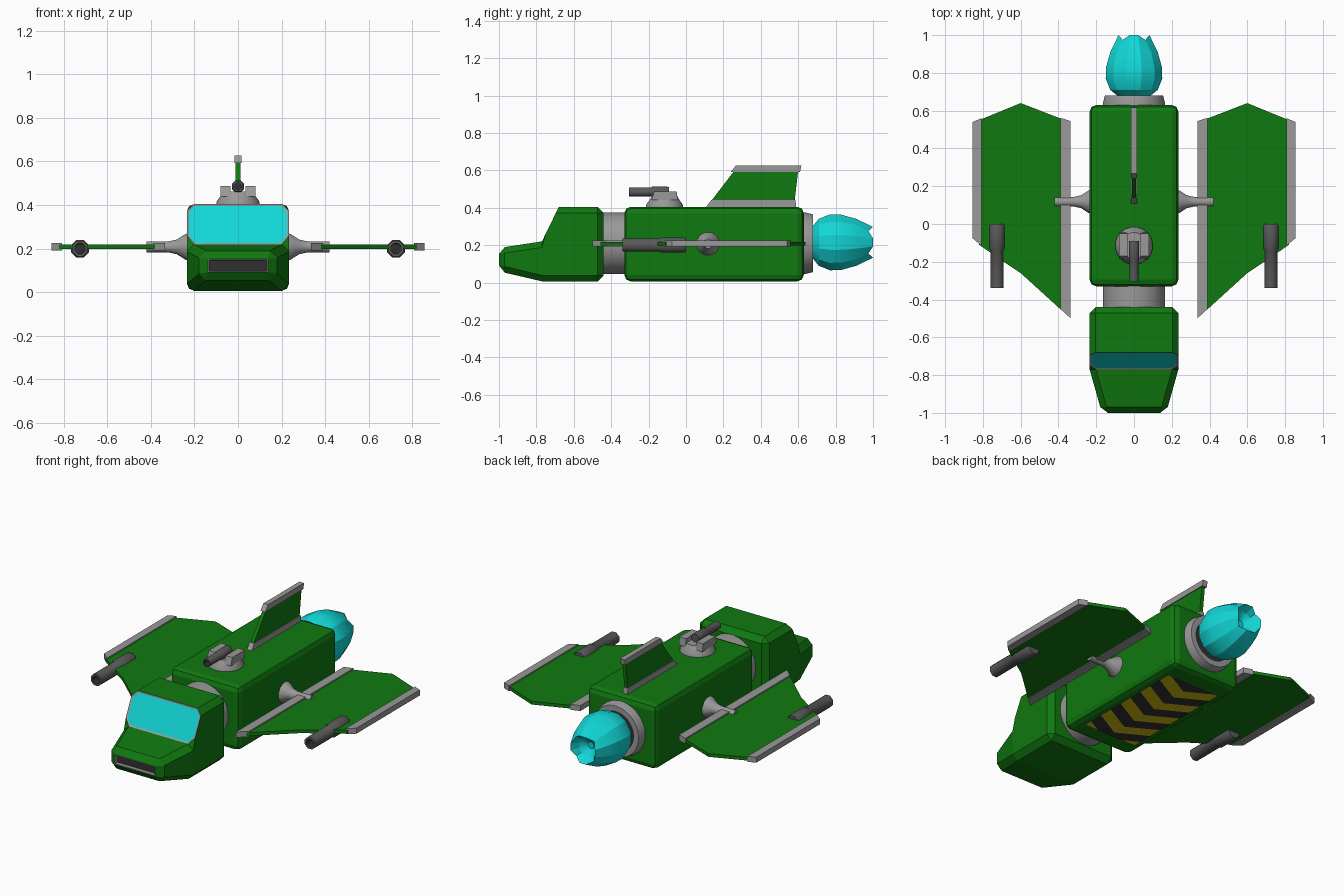
import bpy, bmesh, math
from mathutils import Vector

cube = bpy.data.objects.get("Cube")
if cube:
    bpy.data.objects.remove(cube)


def material(name, rgb):
    m = bpy.data.materials.new(name)
    m.use_nodes = True
    m.diffuse_color = (*rgb, 1)
    m.node_tree.nodes["Principled BSDF"].inputs["Base Color"].default_value = (*rgb, 1)
    return m


GREEN = material("hull green", (0.005, 0.19, 0.005))
GREY = material("light grey", (0.32, 0.32, 0.32))
GUN = material("gun grey", (0.1, 0.1, 0.1))
DARK = material("near black", (0.03, 0.03, 0.03))
CYAN = material("glowing cyan", (0.006, 0.68, 0.68))
YELLOW = material("warning yellow", (0.6, 0.48, 0.005))


def finish(name, bm, mats, smooth=None, mirror=False, recalc=True):
    if recalc:
        bmesh.ops.recalc_face_normals(bm, faces=bm.faces)
    mesh = bpy.data.meshes.new(name)
    bm.to_mesh(mesh)
    bm.free()
    for m in mats:
        mesh.materials.append(m)
    obj = bpy.data.objects.new(name, mesh)
    bpy.context.collection.objects.link(obj)
    if mirror:
        obj.modifiers.new("Mirror", 'MIRROR')
    if smooth:
        bpy.ops.object.select_all(action='DESELECT')
        obj.select_set(True)
        bpy.context.view_layer.objects.active = obj
        bpy.ops.object.shade_smooth_by_angle(angle=math.radians(smooth))
    return obj


def lathe(name, profile, axis, centre, sides, mats, dark_from=None, smooth=40, mirror=False):
    """Revolve (radius, distance) pairs around an axis; faces after dark_from take material 1."""
    bm = bmesh.new()
    rings = []
    for r, t in profile:
        ring = []
        for i in range(sides):
            a = math.tau * (i + 0.5) / sides
            u, v = r * math.cos(a), r * math.sin(a)
            p = {'X': (t, u, v), 'Y': (u, t, v), 'Z': (u, v, t)}[axis]
            ring.append(bm.verts.new(Vector(p) + Vector(centre)))
        rings.append(ring)
    for k in range(len(rings) - 1):
        a, b = rings[k], rings[k + 1]
        for i in range(sides):
            j = (i + 1) % sides
            f = bm.faces.new((a[i], a[j], b[j], b[i]))
            f.material_index = int(dark_from is not None and k >= dark_from)
    bm.faces.new(rings[0])
    end = bm.faces.new(rings[-1])
    end.material_index = int(dark_from is not None)
    return finish(name, bm, mats, smooth, mirror)


def prism(name, outline, axis, lo, hi, mat, mirror=False):
    """Extrude an outline: along Z the points are (x, y), along X they are (y, z)."""
    bm = bmesh.new()
    put = (lambda p, h: (p[0], p[1], h)) if axis == 'Z' else (lambda p, h: (h, p[0], p[1]))
    low = [bm.verts.new(put(p, lo)) for p in outline]
    top = [bm.verts.new(put(p, hi)) for p in outline]
    bm.faces.new(low)
    bm.faces.new(top)
    for i in range(len(low)):
        j = (i + 1) % len(low)
        bm.faces.new((low[i], low[j], top[j], top[i]))
    return finish(name, bm, [mat], mirror=mirror)


def rect(a0, a1, b0, b1):
    return [(a0, b0), (a1, b0), (a1, b1), (a0, b1)]


# Main body with chamfered edges
body = prism("main_body", rect(-0.235, 0.235, -0.33, 0.63), 'Z', 0.006, 0.405, GREEN)
bevel = body.modifiers.new("Bevel", 'BEVEL')
bevel.width = 0.035
bevel.segments = 2

# Cockpit: side outline with a narrower nose
side = [(-0.44, 0.006, 0.235), (-0.77, 0.006, 0.235), (-1, 0.06, 0.17), (-1, 0.185, 0.17),
        (-0.77, 0.22, 0.235), (-0.68, 0.405, 0.235), (-0.44, 0.405, 0.235)]
bm = bmesh.new()
left = [bm.verts.new((w, y, z)) for y, z, w in side]
right = [bm.verts.new((-w, y, z)) for y, z, w in side]
for i in range(len(side)):
    j = (i + 1) % len(side)
    bm.faces.new((left[i], left[j], right[j], right[i]))
for s in (left, right):
    bm.faces.new((s[0], s[1], s[4], s[5], s[6]))
    bm.faces.new(s[1:5])
bmesh.ops.recalc_face_normals(bm, faces=bm.faces)
edges = []
for s in (left, right):
    for i, j in ((0, 1), (1, 2), (2, 3), (3, 4), (5, 6), (6, 0)):
        edges.append(bm.edges.get((s[i], s[j])))
for i in (0, 2, 3, 6):
    edges.append(bm.edges.get((left[i], right[i])))
bmesh.ops.bevel(bm, geom=edges, offset=0.032, segments=1, affect='EDGES', clamp_overlap=True)
bm.normal_update()

# Windscreen and nose intake are inset from the faces they sit on
slope = Vector((0, -0.185, 0.09)).normalized()
screen = max((f for f in bm.faces if f.normal.dot(slope) > 0.99), key=lambda f: f.calc_area())
intake = max((f for f in bm.faces if f.normal.y < -0.99), key=lambda f: f.calc_area())
for face, rim, depth, index in ((screen, 0.01, -0.004, 2), (intake, 0.008, 0, 1)):
    border = bmesh.ops.inset_individual(bm, faces=[face], thickness=rim, depth=depth)["faces"]
    for f in border:
        f.material_index = 1
    face.material_index = index
walls = bmesh.ops.inset_individual(bm, faces=[intake], thickness=0.002, depth=-0.02)["faces"]
for f in walls:
    f.material_index = 1
intake.material_index = 3
finish("cockpit", bm, [GREEN, GREY, CYAN, DARK])

# Neck joint and rear nozzle
lathe("neck_joint", [(0.165, -0.46), (0.165, -0.31)], 'Y', (0, 0, 0.21), 32, [GREY])
lathe("rear_nozzle", [(0.165, 0.61), (0.165, 0.64), (0.155, 0.68), (0.12, 0.68), (0.11, 0.635)],
      'Y', (0, 0, 0.21), 32, [GREY, DARK], dark_from=3)

# Exhaust flame with a hollow, ragged tip
flame = lathe("exhaust_flame", [(0.05, 0.64), (0.085, 0.675), (0.13, 0.71), (0.155, 0.77), (0.153, 0.83),
                                (0.13, 0.91), (0.085, 1.0), (0.06, 0.95), (0.02, 0.92)],
              'Y', (0, 0, 0.215), 12, [CYAN], smooth=25)
for v in flame.data.vertices:
    if v.co.y > 0.99 and v.index % 3 == 1:
        v.co.y -= 0.025

# Turret: base, two cheeks and a barrel
lathe("turret_base", [(0.1, 0.4), (0.1, 0.415), (0.075, 0.45), (0.07, 0.462)],
      'Z', (0, -0.115, 0), 20, [GREY])
cheek = [(-0.185, 0.44), (-0.045, 0.44), (-0.05, 0.488), (-0.17, 0.488)]
prism("turret_cheek", cheek, 'X', 0.035, 0.08, GREY, mirror=True)


def cannon(name, centre, r, back, step, front, mirror):
    """Stepped barrel along y with a dark bore."""
    lathe(name, [(r * 0.9, back), (r, back - 0.01), (r, step), (r * 0.86, step - 0.01), (r * 0.86, front),
                 (r * 0.58, front), (r * 0.55, front + 0.05)],
          'Y', centre, 8, [GUN, DARK], dark_from=5, smooth=50, mirror=mirror)


cannon("turret_barrel", (0, 0, 0.485), 0.03, -0.09, -0.18, -0.305, False)
cannon("wing_cannon", (0.725, 0, 0.2), 0.044, 0.0, -0.13, -0.34, True)

# Wings with grey edge rails, carried on flared struts
prism("wing_panel", [(0.38, -0.46), (0.6, -0.26), (0.72, -0.18), (0.82, -0.11), (0.82, 0.55),
                     (0.6, 0.64), (0.38, 0.555)], 'Z', 0.198, 0.218, GREEN, True)
prism("wing_inner_rail", [(0.335, -0.5), (0.39, -0.45), (0.39, 0.562), (0.335, 0.545)],
      'Z', 0.192, 0.226, GREY, True)
prism("wing_outer_rail", [(0.808, -0.115), (0.855, -0.075), (0.855, 0.54), (0.808, 0.56)],
      'Z', 0.192, 0.226, GREY, True)
lathe("wing_strut", [(0.065, 0.22), (0.062, 0.24), (0.035, 0.28), (0.026, 0.32), (0.026, 0.42)],
      'X', (0, 0.118, 0.208), 12, [GREY], mirror=True)

# Tail fin with grey base and cap rails
prism("fin_panel", [(0.13, 0.43), (0.58, 0.43), (0.6, 0.6), (0.26, 0.6)], 'X', -0.011, 0.011, GREEN)
prism("fin_base_rail", [(0.105, 0.4), (0.59, 0.4), (0.585, 0.44), (0.135, 0.44)], 'X', -0.016, 0.016, GREY)
prism("fin_cap_rail", [(0.24, 0.592), (0.61, 0.592), (0.617, 0.627), (0.268, 0.627)], 'X', -0.016, 0.016, GREY)

# Warning chevrons on the belly: each half is sliced along slanted lines
BAND, SLANT = 0.085, 0.55
for side_name, s in (("left", 1), ("right", -1)):
    bm = bmesh.new()
    f = bm.faces.new([bm.verts.new((x, y, 0)) for x, y in rect(0, s * 0.18, -0.21, 0.51)])
    for k in range(-4, 7):
        bmesh.ops.bisect_plane(bm, geom=bm.verts[:] + bm.edges[:] + bm.faces[:],
                               plane_co=(0, k * BAND, 0), plane_no=(-s * SLANT, 1, 0))
    bm.normal_update()
    for f in bm.faces:
        c = f.calc_center_median()
        f.material_index = math.floor((c.y - SLANT * abs(c.x)) / BAND) % 2
        if f.normal.z > 0:
            f.normal_flip()
    finish("belly_chevrons_" + side_name, bm, [YELLOW, DARK], recalc=False)
